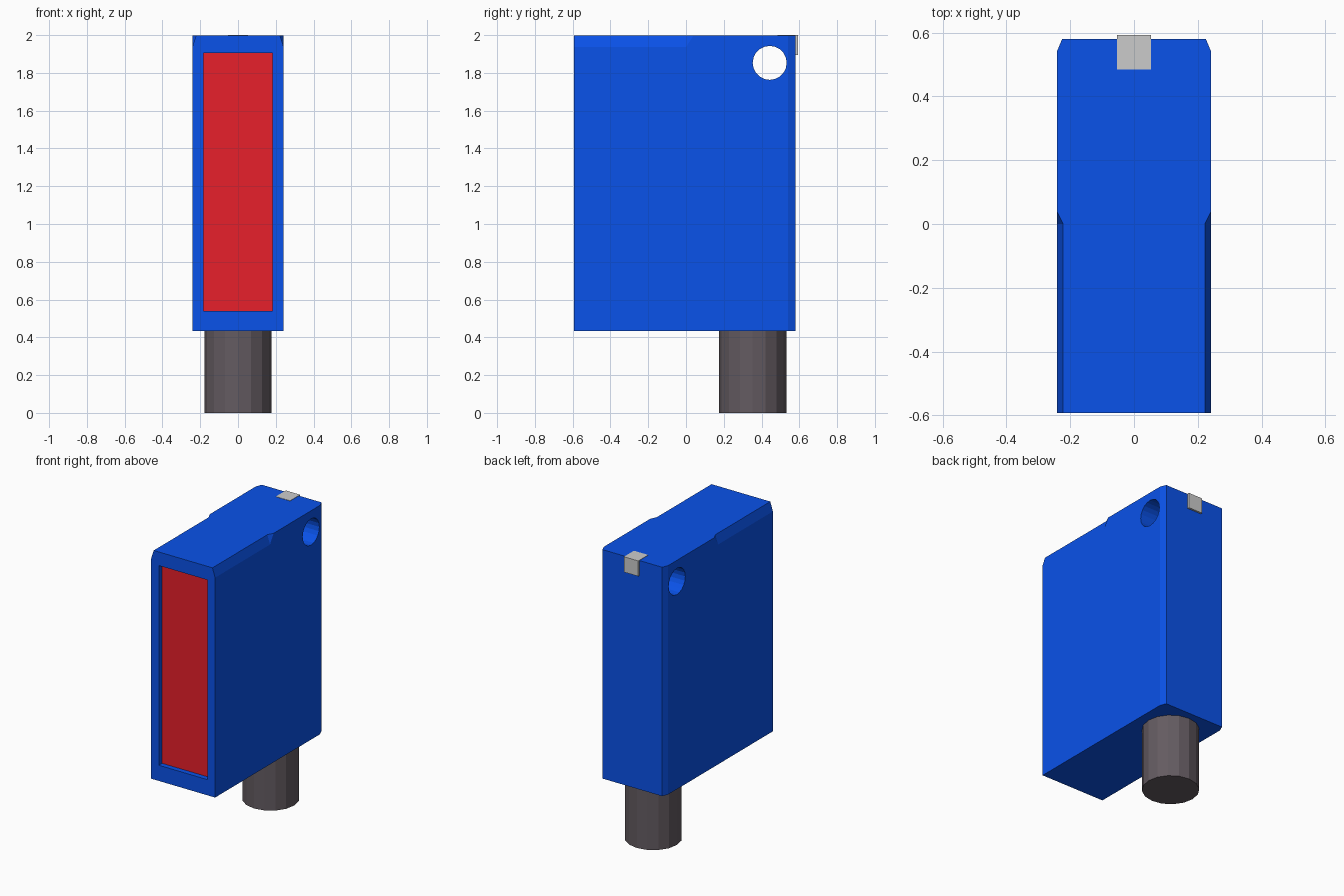
import bpy, bmesh
from math import pi
from mathutils import Matrix, Vector

if "Cube" in bpy.data.objects:
    bpy.data.objects.remove(bpy.data.objects["Cube"])


def material(name, rgb):
    m = bpy.data.materials.new(name)
    m.diffuse_color = (*rgb, 1)
    m.use_nodes = True
    m.node_tree.nodes["Principled BSDF"].inputs["Base Color"].default_value = m.diffuse_color
    return m


def finish(name, bm, mat=None):
    bmesh.ops.recalc_face_normals(bm, faces=bm.faces)
    me = bpy.data.meshes.new(name)
    bm.to_mesh(me)
    bm.free()
    ob = bpy.data.objects.new(name, me)
    bpy.context.collection.objects.link(ob)
    if mat:
        me.materials.append(mat)
    return ob


def prism(name, profile, direction, mat=None):
    """Extrude a closed planar profile along a direction."""
    bm = bmesh.new()
    face = bm.faces.new([bm.verts.new(p) for p in profile])
    geom = bmesh.ops.extrude_face_region(bm, geom=[face], use_keep_orig=True)["geom"]
    verts = [g for g in geom if isinstance(g, bmesh.types.BMVert)]
    bmesh.ops.translate(bm, verts=verts, vec=Vector(direction))
    return finish(name, bm, mat)


def box(name, x, y, z, mat=None):
    return prism(name, [(x[0], y[0], z[0]), (x[1], y[0], z[0]),
                        (x[1], y[1], z[0]), (x[0], y[1], z[0])], (0, 0, z[1] - z[0]), mat)


def cylinder(name, sides, r, depth, matrix, mat=None):
    bm = bmesh.new()
    bmesh.ops.create_cone(bm, cap_ends=True, segments=sides, radius1=r, radius2=r,
                          depth=depth, matrix=matrix)
    return finish(name, bm, mat)


def hull(name, points):
    bm = bmesh.new()
    for p in points:
        bm.verts.new(p)
    bmesh.ops.convex_hull(bm, input=bm.verts)
    return finish(name, bm)


def cut(target, cutter):
    cutter.hide_render = True
    mod = target.modifiers.new("cut", 'BOOLEAN')
    mod.operation = 'DIFFERENCE'
    mod.solver = 'EXACT'
    mod.object = cutter
    bpy.context.view_layer.objects.active = target
    bpy.ops.object.modifier_apply(modifier=mod.name)
    bpy.data.objects.remove(cutter)


blue = material("blue_plastic", (0.003, 0.085, 0.82))
red = material("red_lens", (0.8, 0.014, 0.024))
dark = material("dark_metal", (0.127, 0.105, 0.12))

# Housing: plan outline with bevelled rear corners
W, FRONT, BACK, BOTTOM, TOP = 0.242, -0.593, 0.58, 0.433, 1.998
right = [(W, FRONT), (W, 0.54), (0.225, BACK)]
outline = right + [(-x, y) for x, y in reversed(right)]
housing = prism("housing", [(x, y, BOTTOM) for x, y in outline], (0, 0, TOP - BOTTOM), blue)

# Bevels along the front half of the top edges, with a slanted run-out
for s in (1, -1):
    section = [(0.222, TOP), (W, 1.936), (0.265, 2.07)]
    pts = [(s * x, y, z) for y in (-0.7, 0) for x, z in section]
    cut(housing, hull("bevel_cutter", pts + [(s * W, 0.04, TOP)]))

# Front window recess and mounting hole
cut(housing, box("recess_cutter", (-0.183, 0.183), (-0.7, FRONT + 0.04), (0.54, 1.905)))
cut(housing, cylinder("hole_cutter", 20, 0.09, 1,
                      Matrix.Translation((0, 0.443, 1.853)) @ Matrix.Rotation(pi / 2, 4, 'Y')))

# Lens plate set in the recess
box("lens", (-0.183, 0.183), (FRONT + 0.035, FRONT + 0.05), (0.54, 1.905), red)

# Indicator wrapping over the rear top edge
ell = [(0.485, 2.0), (0.593, 2.0), (0.593, 1.895), (0.54, 1.895), (0.54, 1.955), (0.485, 1.955)]
prism("indicator", [(-0.054, y, z) for y, z in ell], (0.108, 0, 0))

# Cable connector
cylinder("connector", 16, 0.178, 0.44, Matrix.Translation((0, 0.353, 0.22)), dark)
